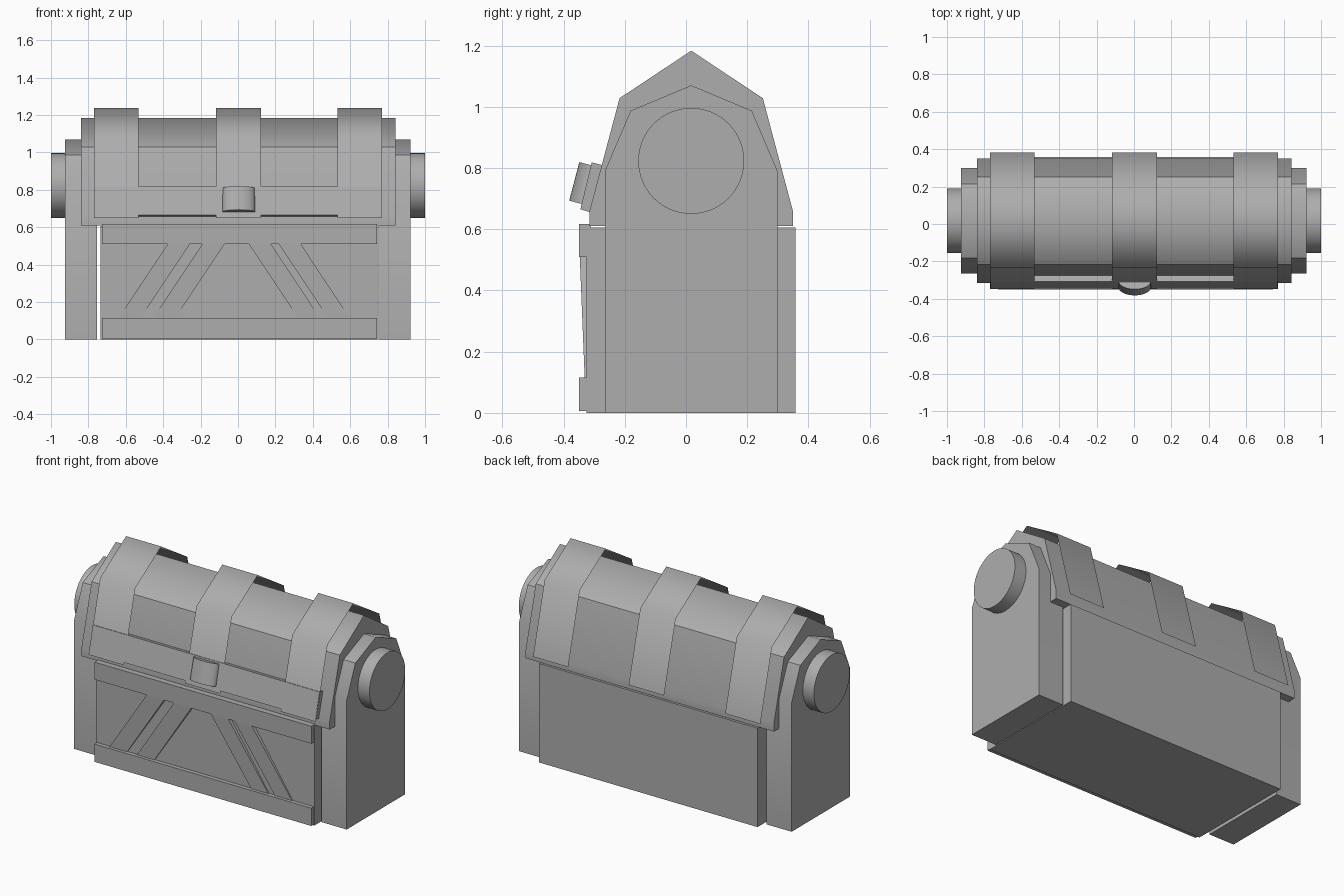
import bpy, bmesh, math
from mathutils import Vector

if "Cube" in bpy.data.objects:
    bpy.data.objects.remove(bpy.data.objects["Cube"], do_unlink=True)

GREY = (0.42, 0.42, 0.42, 1)
mat = bpy.data.materials.new("plain grey")
mat.use_nodes = True
mat.diffuse_color = GREY
mat.node_tree.nodes["Principled BSDF"].inputs["Base Color"].default_value = GREY
MID = 0.017  # depth of the ridge line


def finish(name, bm, fix=True):
    """Smooth gentle bends and the rounded ridge, keep other edges sharp."""
    if fix:
        bmesh.ops.recalc_face_normals(bm, faces=bm.faces)
    for face in bm.faces:
        face.smooth = True
    for edge in bm.edges:
        ridge = all(abs(v.co.y - MID) < 0.001 for v in edge.verts)
        edge.smooth = ridge or edge.calc_face_angle(0) < math.radians(30)
    mesh = bpy.data.meshes.new(name)
    bm.to_mesh(mesh)
    bm.free()
    mesh.materials.append(mat)
    bpy.context.collection.objects.link(bpy.data.objects.new(name, mesh))


def loft(name, ring_a, ring_b):
    """Closed solid between two matching outlines."""
    bm = bmesh.new()
    a = [bm.verts.new(p) for p in ring_a]
    b = [bm.verts.new(p) for p in ring_b]
    for i in range(len(a)):
        j = (i + 1) % len(a)
        bm.faces.new((a[i], a[j], b[j], b[i]))
    bm.faces.new(a[::-1])
    bm.faces.new(b)
    finish(name, bm)


def extrude_x(name, profile, x0, x1):
    loft(name, [(x0, y, z) for y, z in profile], [(x1, y, z) for y, z in profile])


def box(name, x0, x1, y0, y1, z0, z1):
    extrude_x(name, [(y0, z0), (y1, z0), (y1, z1), (y0, z1)], x0, x1)


def gable(half):
    """Mirror a half profile of (offset, height) about the ridge line."""
    return [(MID - d, z) for d, z in half] + [(MID + d, z) for d, z in half[-2::-1]]


# Body with front rails
box("body", -0.735, 0.745, -0.325, 0.357, 0, 0.606)
box("top_rail", -0.728, 0.742, -0.35, -0.31, 0.51, 0.617)
box("bottom_rail", -0.728, 0.742, -0.35, -0.31, 0.006, 0.115)

# Sloping diagonal braces, fading towards the bottom of the front panel
for i, (x, lean) in enumerate([(-0.375, -1), (-0.19, -1), (0.057, 1), (0.217, 1)]):
    shift = lean * 0.264
    w = 0.118

    def brace_ring(y_top, y_low):
        return [(x, y_top, 0.511), (x + w, y_top, 0.511),
                (x + w + shift, y_low, 0.114), (x + shift, y_low, 0.114)]
    loft(f"brace_{i + 1}", brace_ring(-0.347, -0.331), brace_ring(-0.315, -0.315))

# End pillars and round end caps
pillar = gable([(0.282, 0), (0.282, 0.79), (0.198, 0.987), (0, 1.07)])
for side, x0, x1 in [("right", -0.925, -0.755), ("left", 0.752, 0.922)]:
    extrude_x(side + "_pillar", pillar, x0, x1)
    bpy.ops.mesh.primitive_cylinder_add(
        vertices=64, radius=0.173, depth=0.2, rotation=(0, math.pi / 2, 0),
        location=(math.copysign(0.9, x0), MID, 0.823))
    cap = bpy.context.object
    cap.name = side + "_end_cap"
    cap.data.materials.append(mat)
    bpy.ops.object.shade_smooth_by_angle()

# Lid
extrude_x("lid", gable([(0.332, 0.61), (0.332, 0.66), (0.234, 1.028), (0, 1.183)]), -0.84, 0.842)

# Belt across the lower front of the lid
extrude_x("front_belt", [(-0.345, 0.665), (-0.308, 0.818), (-0.272, 0.809), (-0.31, 0.655)], -0.768, 0.768)

# Straps: thin open sheets folded over the lid
strap = gable([(0.364, 0.65), (0.251, 1.078), (0, 1.237)])
for name, x0, x1 in [("right", -0.77, -0.532), ("middle", -0.118, 0.122), ("left", 0.532, 0.77)]:
    bm = bmesh.new()
    a = [bm.verts.new((x0, y, z)) for y, z in strap]
    b = [bm.verts.new((x1, y, z)) for y, z in strap]
    for i in range(len(a) - 1):
        bm.faces.new((a[i], b[i], b[i + 1], a[i + 1]))
    finish(name + "_strap", bm, fix=False)

# Curved latch lying on the belt slope
top, low = Vector((0.004, -0.306, 0.808)), Vector((0.004, -0.339, 0.682))
out = Vector((0, -0.967, 0.255))


def arc(base):
    angles = [math.pi * i / 24 for i in range(25)]
    return [base + Vector((0.086 * math.cos(t), 0, 0)) + out * 0.044 * math.sin(t) for t in angles]


loft("latch", arc(top), arc(low))
